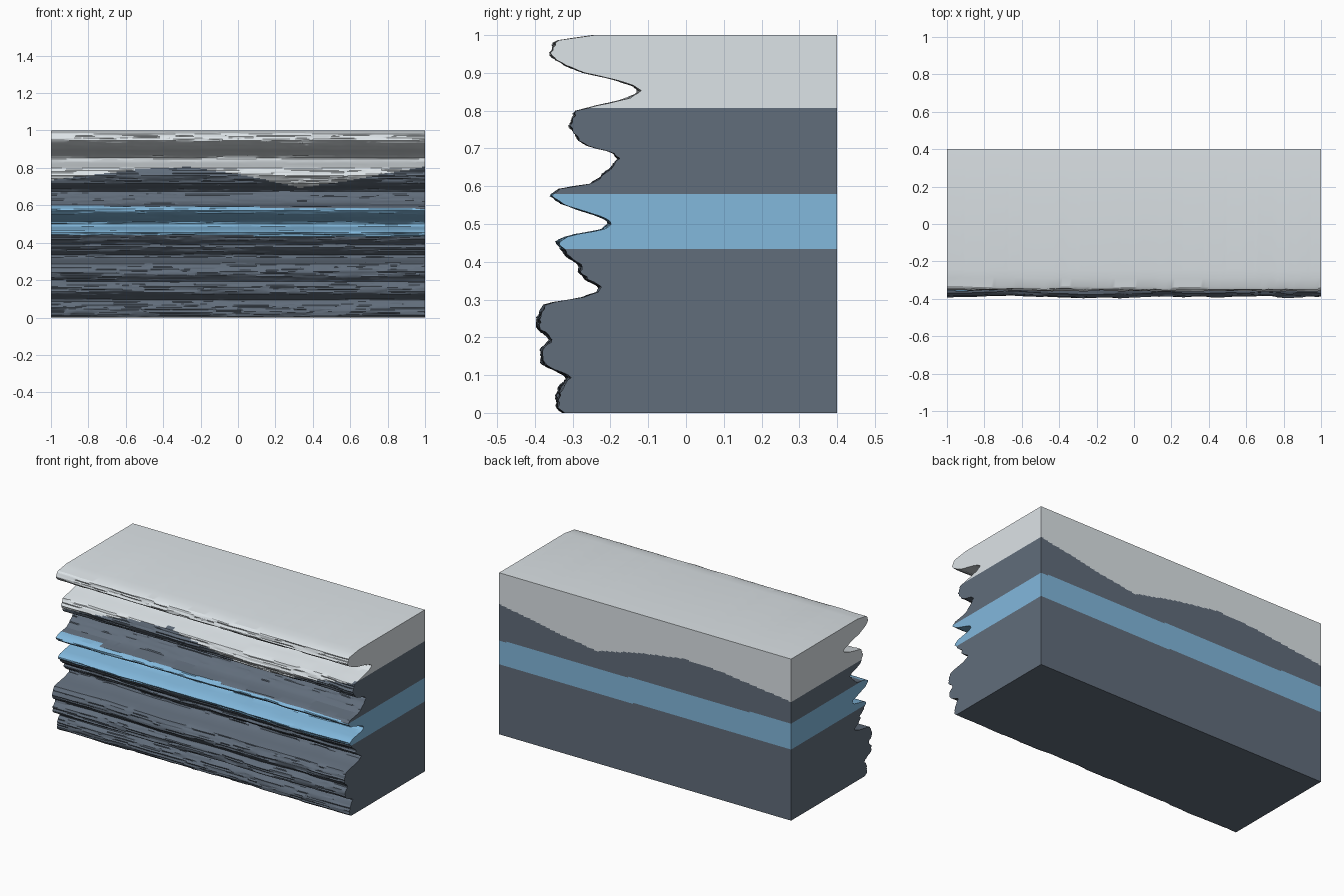
import bpy, bmesh, random
from mathutils import Vector, noise

if "Cube" in bpy.data.objects:
    bpy.data.objects.remove(bpy.data.objects["Cube"])

random.seed(4)
ROWS, COLS, BACK = 150, 120, 0.4

# Eroded cliff profile: (height, front depth)
PROFILE = [
    (0, -.325), (.01, -.34), (.04, -.345), (.07, -.335), (.095, -.315), (.105, -.335),
    (.13, -.385), (.17, -.385), (.195, -.36), (.22, -.39), (.25, -.395), (.29, -.37),
    (.305, -.28), (.32, -.235), (.335, -.23), (.35, -.26), (.375, -.285), (.39, -.28),
    (.41, -.31), (.44, -.335), (.455, -.345), (.47, -.31), (.485, -.225), (.5, -.205),
    (.515, -.215), (.535, -.28), (.555, -.335), (.575, -.36), (.595, -.335), (.605, -.26),
    (.62, -.235), (.645, -.205), (.675, -.18), (.69, -.2), (.705, -.26), (.72, -.285),
    (.76, -.31), (.8, -.29), (.81, -.25), (.83, -.16), (.85, -.12), (.865, -.135),
    (.885, -.2), (.9, -.27), (.92, -.32), (.945, -.36), (.985, -.35), (1, -.25)]

# Lower edge of the pale top layer along the length: (x, height)
PALE_EDGE = [(-1, .735), (-.75, .765), (-.51, .795), (-.26, .805), (.04, .76),
             (.33, .695), (.59, .73), (.79, .77), (1, .805)]


def lerp(table, t):
    for (a, va), (b, vb) in zip(table, table[1:]):
        if t <= b:
            return va + (vb - va) * (t - a) / (b - a)
    return table[-1][1]


def material(name, rgb):
    m = bpy.data.materials.new(name)
    m.diffuse_color = (*rgb, 1)
    m.use_nodes = True
    m.node_tree.nodes["Principled BSDF"].inputs["Base Color"].default_value = m.diffuse_color
    return m


def layer(x, z):
    """Rock layer at a point: 0 slate, 1 blue, 2 pale."""
    if z > lerp(PALE_EDGE, x):
        return 2
    tilt = .008 * (1 - x) / 2
    return 1 if .433 + tilt < z < .583 + 2 * tilt else 0


def ledge_row():
    """Broken ledge offsets, constant over random lengths."""
    row = []
    while len(row) <= COLS:
        row += [random.uniform(-.004, .004)] * random.randint(3, 14)
    return row


bm = bmesh.new()
front, back = [], []
for r in range(ROWS + 1):
    z = r / ROWS
    ledges = ledge_row()
    front_row, back_row = [], []
    for c in range(COLS + 1):
        x = -1 + 2 * c / COLS
        wave = .012 * noise.noise(Vector((x * 2.2, z * 4, 3)))
        wave += .005 * noise.noise(Vector((x * 8, z * 9, 7)))
        y = lerp(PROFILE, z) + .005 + wave + ledges[c]
        front_row.append(bm.verts.new((x, max(y, -.4), z)))
        back_row.append(bm.verts.new((x, BACK, z)))
    front.append(front_row)
    back.append(back_row)


def quad(verts, x, z):
    bm.faces.new(verts).material_index = layer(x, z)


# Cliff face and flat back
for r in range(ROWS):
    z = (r + .5) / ROWS
    for c in range(COLS):
        x = -1 + 2 * (c + .5) / COLS
        for g in (front, back):
            q = [g[r][c], g[r][c + 1], g[r + 1][c + 1], g[r + 1][c]]
            quad(q if g is front else q[::-1], x, z)
    # Cut ends
    quad([back[r][0], front[r][0], front[r + 1][0], back[r + 1][0]], -1, z)
    quad([front[r][-1], back[r][-1], back[r + 1][-1], front[r + 1][-1]], 1, z)

# Top and underside
for c in range(COLS):
    quad([front[-1][c], front[-1][c + 1], back[-1][c + 1], back[-1][c]], 0, 1)
    quad([back[0][c], back[0][c + 1], front[0][c + 1], front[0][c]], 0, 0)

mesh = bpy.data.meshes.new("layered_cliff")
bm.to_mesh(mesh)
bm.free()
for m in (material("slate rock", (.12, .153, .198)),
          material("blue rock", (.223, .48, .72)),
          material("pale rock", (.73, .78, .81))):
    mesh.materials.append(m)
cliff = bpy.data.objects.new("layered_cliff", mesh)
bpy.context.collection.objects.link(cliff)
bpy.context.view_layer.objects.active = cliff
cliff.select_set(True)
bpy.ops.object.shade_smooth_by_angle(angle=.4)
